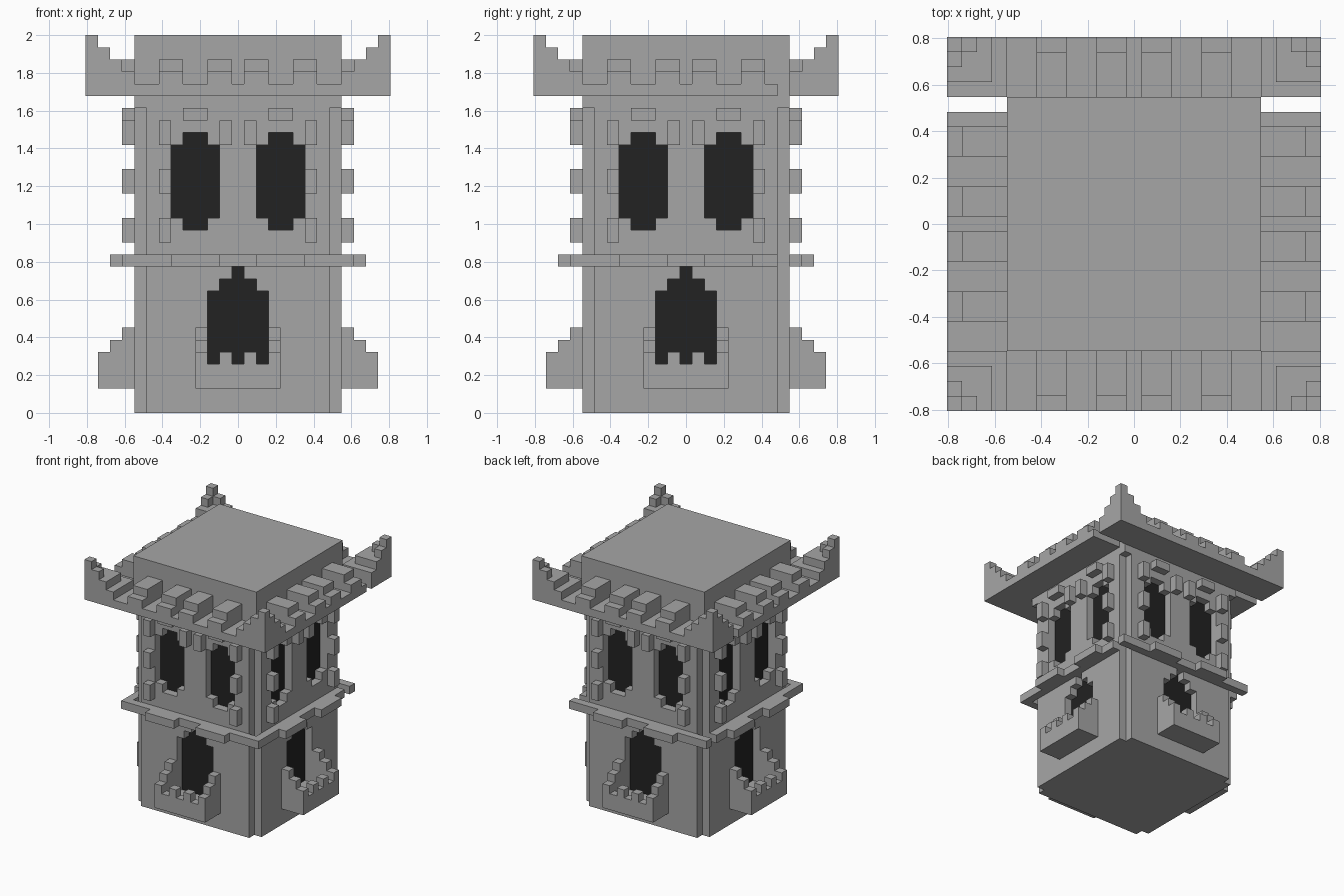
import bpy, bmesh
from mathutils import Vector, Matrix

if "Cube" in bpy.data.objects:
    bpy.data.objects.remove(bpy.data.objects["Cube"])

U = 2 / 31  # one block; all sizes below are counted in blocks


def material(name, value):
    m = bpy.data.materials.new(name)
    m.diffuse_color = (value, value, value, 1)
    m.use_nodes = True
    m.node_tree.nodes["Principled BSDF"].inputs["Base Color"].default_value = m.diffuse_color
    return m


STONE = material("grey stone", 0.38)
DARK = material("dark opening", 0.016)


def prism(bm, pts, lo, hi, place):
    """Extrude a 2D outline from lo to hi; place maps (u, v, w) to a position."""
    rings = [[bm.verts.new(Vector(place(u, v, w)) * U) for u, v in pts] for w in (lo, hi)]
    bm.faces.new(rings[0])
    bm.faces.new(rings[1][::-1])
    n = len(pts)
    for i in range(n):
        j = (i + 1) % n
        bm.faces.new((rings[0][i], rings[0][j], rings[1][j], rings[1][i]))


def side(k):
    """Frame of one side: x along the wall, d outward from the centre, z up."""
    rot = Matrix.Rotation(k * 1.5707963267948966, 3, 'Z')
    return lambda x, d, z: rot @ Vector((x, -d, z))


def box(bm, f, x0, x1, d0, d1, z0, z1):
    prism(bm, [(x0, d0), (x1, d0), (x1, d1), (x0, d1)], z0, z1, f)


def pair(bm, f, x0, x1, *rest):
    """A box and its mirror image across the middle of the wall."""
    box(bm, f, x0, x1, *rest)
    box(bm, f, -x1, -x0, *rest)


def finish(bm, name):
    bmesh.ops.recalc_face_normals(bm, faces=bm.faces)
    me = bpy.data.meshes.new(name)
    bm.to_mesh(me)
    bm.free()
    me.materials.append(STONE)
    ob = bpy.data.objects.new(name, me)
    bpy.context.collection.objects.link(ob)
    return ob


def span(k, full):
    """Front and back run full length; the sides stop short of the back."""
    if k in (0, 2):
        return -full, full
    return (-8.5, 7.5) if k == 1 else (-7.5, 8.5)


# Tower body: a block with notched corners and recessed openings
bm = bmesh.new()
box(bm, side(0), -8.5, 8.5, -8.5, 8.5, 0, 31)
tower = finish(bm, "tower_body")

EYE = [(2.5, 15), (4.5, 15), (4.5, 16), (5.5, 16), (5.5, 22), (4.5, 22),
       (4.5, 23), (2.5, 23), (2.5, 22), (1.5, 22), (1.5, 16), (2.5, 16)]
DOOR = [(2.5, 3), (2.5, 10), (1.5, 10), (1.5, 11), (0.5, 11), (0.5, 12)]
DOOR += [(-x, z) for x, z in reversed(DOOR)]
bm = bmesh.new()
for k in range(4):
    f = side(k)
    wall = lambda x, z, d: f(x, d, z)
    for outline in (EYE, [(-x, z) for x, z in EYE], DOOR):
        prism(bm, outline, 7.5, 9.5, wall)
    box(bm, f, 7.5, 9.5, 7.5, 9.5, -1, 25)
cutter = finish(bm, "opening_cutter")
cutter.hide_render = True

mod = tower.modifiers.new("openings", 'BOOLEAN')
mod.operation = 'DIFFERENCE'
mod.solver = 'EXACT'
mod.object = cutter
bpy.context.view_layer.update()
cut = bpy.data.meshes.new_from_object(tower.evaluated_get(bpy.context.evaluated_depsgraph_get()))
tower.modifiers.clear()
tower.data = cut
bpy.data.objects.remove(cutter)
cut.materials.clear()
cut.materials.append(STONE)
cut.materials.append(DARK)
# The back of every recess is dark
for p in cut.polygons:
    c, n = p.center / U, p.normal
    recessed = any(abs(n[a]) > 0.9 and abs(abs(c[a]) - 7.5) < 0.05 and abs(c[1 - a]) < 7
                   for a in (0, 1))
    p.material_index = 1 if recessed else 0

# Stone blocks framing the upper windows
bm = bmesh.new()
for k in range(4):
    f = side(k)
    pair(bm, f, 2.5, 4.5, 8.5, 9.5, 24, 25)
    pair(bm, f, 0.5, 1.5, 8.5, 9.5, 22, 24)
    for z0 in (14, 18, 22):
        pair(bm, f, 5.5, 6.5, 8.5, 9.5, z0, z0 + 2)
finish(bm, "window_blocks")

# Belt ledge with stepped outline
bm = bmesh.new()
for k in range(4):
    a, b = span(k, 9.5)
    outline = [(a, 8.5), (a, 9.5), (-5.5, 9.5), (-5.5, 10.5), (-1.5, 10.5), (-1.5, 9.5),
               (1.5, 9.5), (1.5, 10.5), (5.5, 10.5), (5.5, 9.5), (b, 9.5), (b, 8.5)]
    prism(bm, outline, 12, 13, side(k))
finish(bm, "belt_ledge")

# Balconies with stepped cheeks and a toothed front
CHEEK = [(8.5, 2), (11.5, 2), (11.5, 5), (10.5, 5), (10.5, 6), (9.5, 6), (9.5, 7), (8.5, 7)]
bm = bmesh.new()
for k in range(4):
    f = side(k)
    for x in (-3.5, 2.5):
        prism(bm, CHEEK, x, x + 1, lambda d, z, w: f(w, d, z))
    box(bm, f, -2.5, 2.5, 8.5, 10.5, 2, 3)
    box(bm, f, -2.5, 2.5, 10.5, 11.5, 2, 4)
    pair(bm, f, 0.5, 1.5, 10.5, 11.5, 4, 5)
finish(bm, "balconies")

# Eaves: flat slabs
bm = bmesh.new()
for k in range(4):
    a, b = span(k, 12.5)
    box(bm, side(k), a, b, 8.5, 12.5, 26, 27)
finish(bm, "eaves")

# Stepped roof tiles on the eaves
TILE = [(8.5, 27), (12.5, 27), (12.5, 28), (11.5, 28), (11.5, 29), (8.5, 29)]
bm = bmesh.new()
for k in range(4):
    f = side(k)
    for x in (-6.5, -2.5, 0.5, 4.5):
        prism(bm, TILE, x, x + 2, lambda d, z, w: f(w, d, z))
finish(bm, "roof_tiles")

# Upturned roof corners
bm = bmesh.new()
for k in range(4):
    f = side(k)
    box(bm, f, 8.5, 12.5, 8.5, 12.5, 27, 28)
    box(bm, f, 9.5, 12.5, 9.5, 12.5, 28, 29)
    box(bm, f, 11.5, 12.5, 11.5, 12.5, 29, 31)
    box(bm, f, 10.5, 11.5, 11.5, 12.5, 29, 30)
    box(bm, f, 11.5, 12.5, 10.5, 11.5, 29, 30)
finish(bm, "roof_corners")
